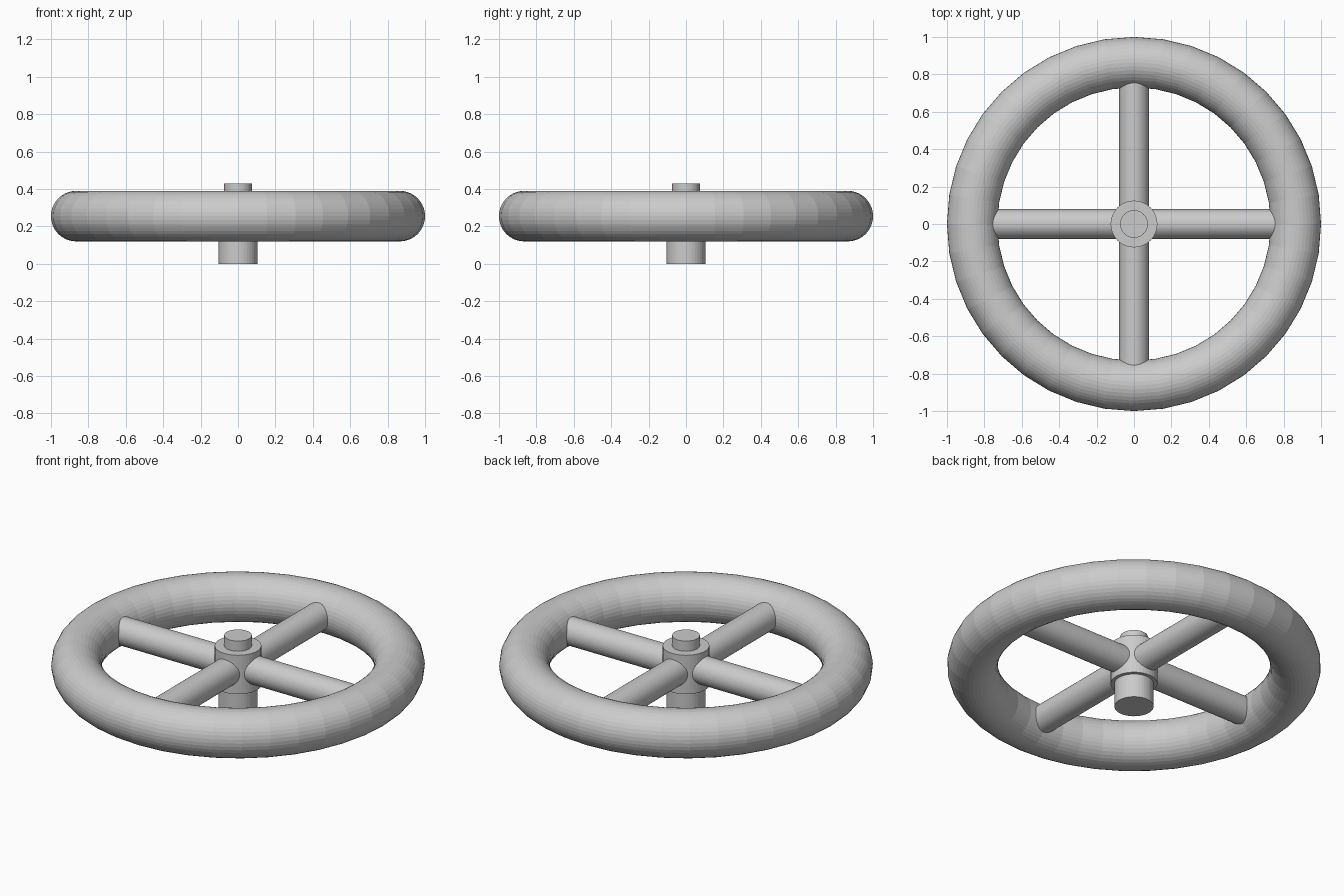
import bpy, math

if "Cube" in bpy.data.objects:
    bpy.data.objects.remove(bpy.data.objects["Cube"])

SIDES = 40
MID_Z = 0.255          # height of the rim and spoke plane

metal = bpy.data.materials.new("grey")
metal.diffuse_color = (0.6, 0.6, 0.6, 1)
metal.use_nodes = True
metal.node_tree.nodes["Principled BSDF"].inputs["Base Color"].default_value = metal.diffuse_color


def finish(name):
    ob = bpy.context.object
    ob.name = name
    ob.data.materials.append(metal)
    return ob


def upright(name, radius, z0, z1):
    bpy.ops.mesh.primitive_cylinder_add(
        vertices=SIDES, radius=radius, depth=z1 - z0, location=(0, 0, (z0 + z1) / 2))
    return finish(name)


# Round rim
bpy.ops.mesh.primitive_torus_add(
    major_segments=SIDES, minor_segments=SIDES,
    major_radius=0.865, minor_radius=0.135, location=(0, 0, MID_Z))
finish("rim")

# Four spokes, from inside the hub to inside the rim
for i in range(4):
    a = i * math.pi / 2
    r0, r1 = 0.03, 0.83
    mid = (r0 + r1) / 2
    bpy.ops.mesh.primitive_cylinder_add(
        vertices=SIDES, radius=0.079, depth=r1 - r0,
        location=(mid * math.cos(a), mid * math.sin(a), MID_Z),
        rotation=(0, math.pi / 2, a))
    finish("spoke_%d" % (i + 1))

# Hub with lower shaft and top stud
upright("hub", 0.125, 0.14, 0.37)
upright("lower_shaft", 0.105, 0.0, 0.2)
upright("top_stud", 0.074, 0.3, 0.43)
